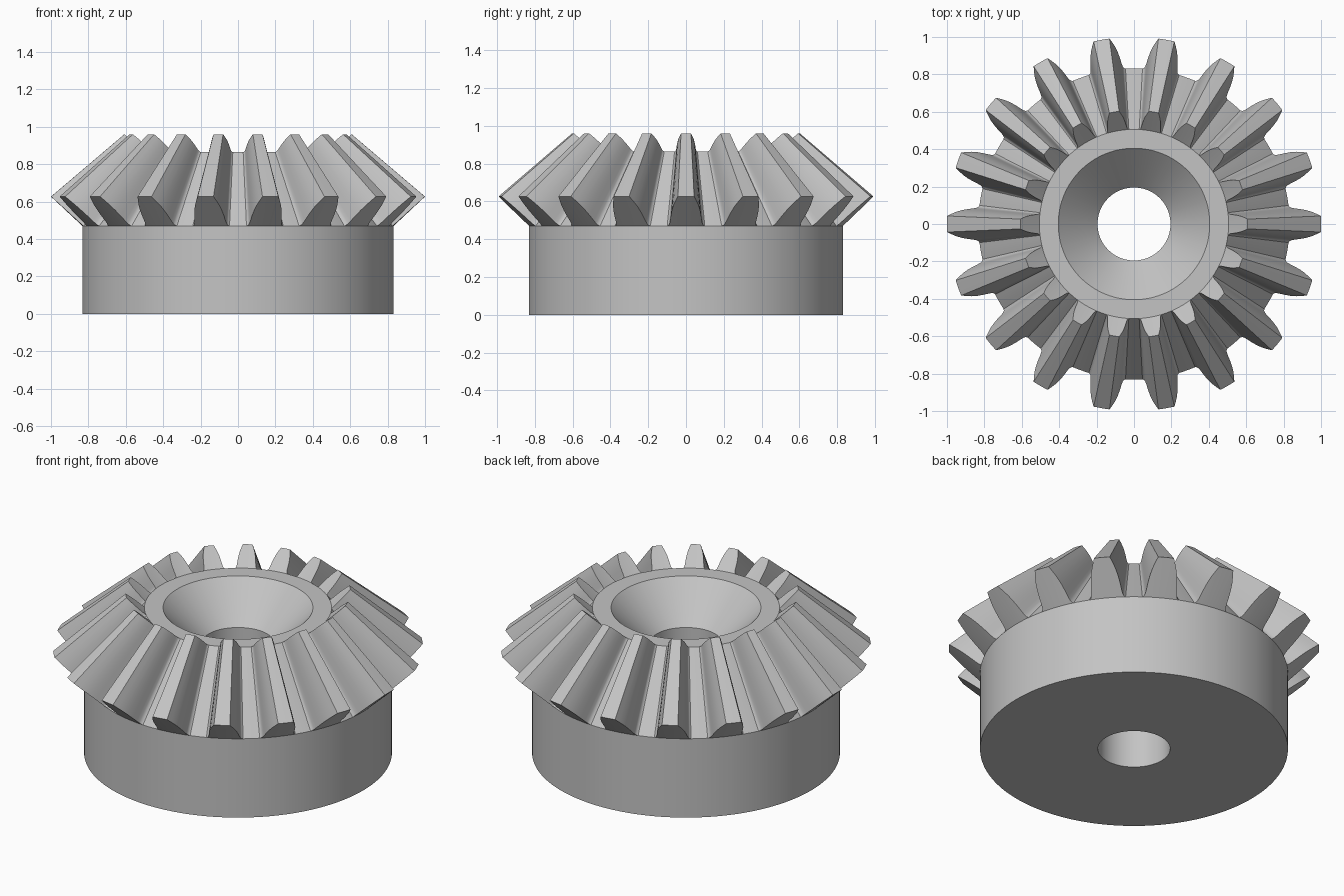
import bpy, bmesh
from math import sin, cos, pi, radians

cube = bpy.data.objects.get("Cube")
if cube:
    bpy.data.objects.remove(cube, do_unlink=True)

# Main dimensions
TEETH = 18
APEX = 1.477                  # height where all tooth lines meet
SHRINK = 0.608                # size of the small tooth end
ROOT_R, ROOT_Z = 0.832, 0.47
TIP_R, TIP_Z = 1.0, 0.627
BORE_R, DISH_R, DISH_Z = 0.195, 0.405, 0.655

# Half tooth outline: angle from the tooth centre, height from root (0) to tip (1)
HALF = [(0.043, 1), (0.057, 0.85), (0.07, 0.7), (0.081, 0.53), (0.09, 0.35),
        (0.097, 0.18), (0.102, 0.09), (0.109, 0.03), (0.12, 0), (0.148, 0)]
outline = [(-a, t) for a, t in reversed(HALF)] + [(0, 1)] + HALF + [(pi / TEETH, 0)]


def section(t):
    """Radius and height pairs around the gear wall, for a tooth height t."""
    r = ROOT_R + (TIP_R - ROOT_R) * t
    z = ROOT_Z + (TIP_Z - ROOT_Z) * t
    top = APEX - (APEX - ROOT_Z) * SHRINK
    return [(BORE_R, 0), (ROOT_R, 0), (ROOT_R, ROOT_Z), (r, z),
            (r * SHRINK, APEX - (APEX - z) * SHRINK),
            (ROOT_R * SHRINK, top), (DISH_R, top), (BORE_R, DISH_Z)]


# Sweep the changing section around the axis
bm = bmesh.new()
columns = []
for i in range(TEETH):
    for offset, t in outline:
        a = radians(360 / TEETH * i) + offset
        columns.append([bm.verts.new((r * cos(a), r * sin(a), z)) for r, z in section(t)])
for i, here in enumerate(columns):
    there = columns[(i + 1) % len(columns)]
    for j in range(len(here)):
        k = (j + 1) % len(here)
        bm.faces.new((here[j], there[j], there[k], here[k]))
bmesh.ops.remove_doubles(bm, verts=bm.verts, dist=0.0001)
bmesh.ops.recalc_face_normals(bm, faces=bm.faces)

mesh = bpy.data.meshes.new("bevel_gear")
bm.to_mesh(mesh)
bm.free()
gear = bpy.data.objects.new("bevel_gear", mesh)
bpy.context.collection.objects.link(gear)

# Plain grey metal
grey = bpy.data.materials.new("grey_metal")
grey.use_nodes = True
colour = (0.55, 0.55, 0.55, 1)
grey.diffuse_color = colour
grey.node_tree.nodes["Principled BSDF"].inputs["Base Color"].default_value = colour
mesh.materials.append(grey)

# Smooth shading with crisp edges
bpy.ops.object.select_all(action="DESELECT")
gear.select_set(True)
bpy.context.view_layer.objects.active = gear
bpy.ops.object.shade_smooth_by_angle(angle=radians(30))
